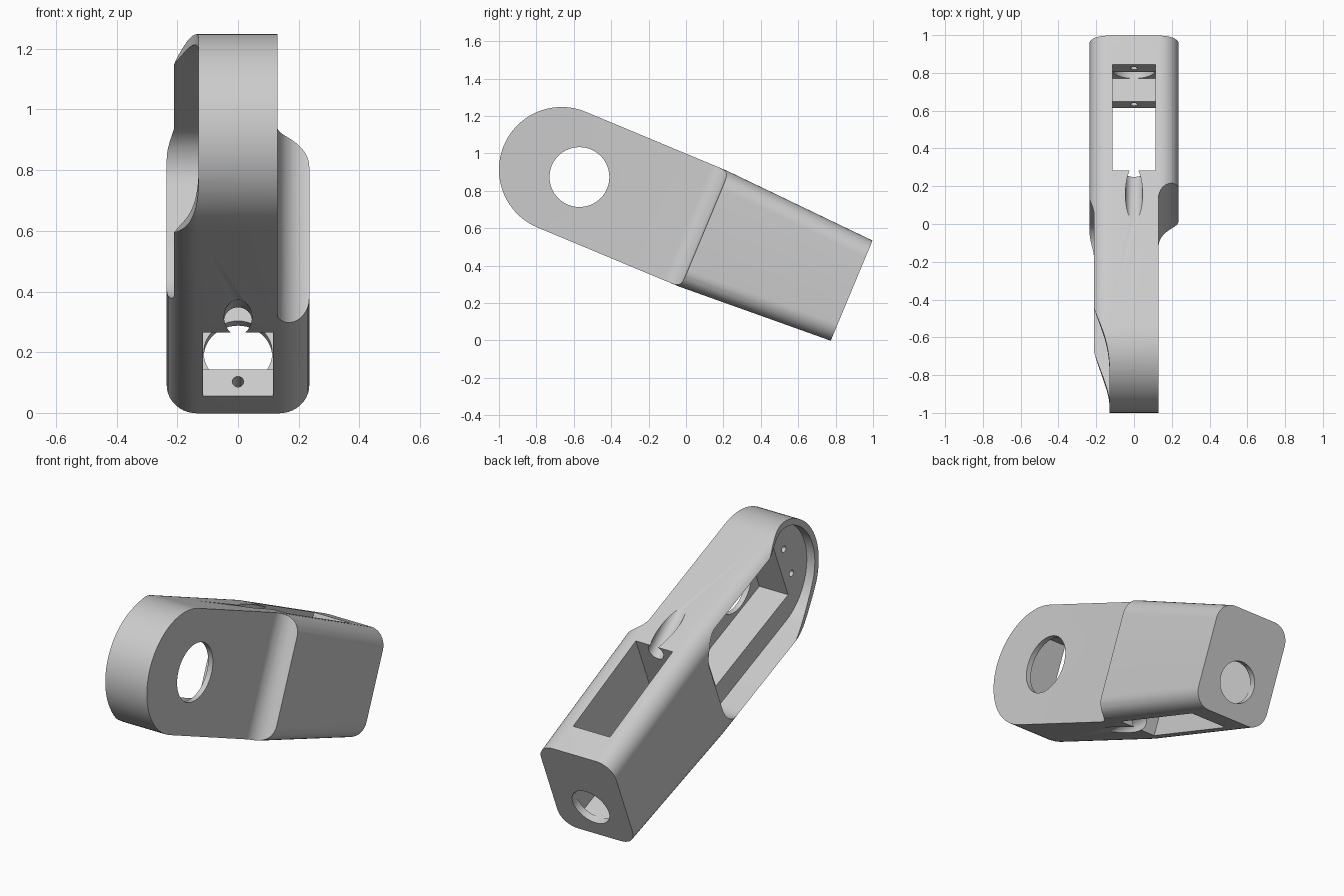
import bpy, bmesh
from math import pi, sin, cos, atan2, radians
from mathutils import Vector, Matrix

cube = bpy.data.objects.get("Cube")
if cube:
    bpy.data.objects.remove(cube)

grey = bpy.data.materials.new("light_grey_plastic")
grey.use_nodes = True
colour = (0.6, 0.6, 0.6, 1)
grey.diffuse_color = colour
grey.node_tree.nodes["Principled BSDF"].inputs["Base Color"].default_value = colour

# Local frame: x across, y along the link from the round end, z across its height
R = 0.335        # round end radius
HALF = 0.235     # half width of the rear part
FACE = 0.13      # narrowed half width of the round end
END = 1.68       # rear end of the link
TAIL = 0.29      # half height at the rear end
WIN = 0.115      # half width of the rear window


def arc(cx, cy, r, a, b, n):
    return [(cx + r * cos(radians(a + (b - a) * i / n)),
             cy + r * sin(radians(a + (b - a) * i / n))) for i in range(n + 1)]


def make(name, bm):
    bmesh.ops.recalc_face_normals(bm, faces=bm.faces)
    mesh = bpy.data.meshes.new(name)
    bm.to_mesh(mesh)
    bm.free()
    ob = bpy.data.objects.new(name, mesh)
    bpy.context.collection.objects.link(ob)
    mesh.materials.append(grey)
    return ob


def prism_bm(points, axis, lo, hi):
    """Extrude a 2D outline along x (points y,z) or along z (points y,x)."""
    place = {"x": lambda p, h: (h, p[0], p[1]),
             "z": lambda p, h: (p[1], p[0], h)}[axis]
    bm = bmesh.new()
    a = [bm.verts.new(place(p, lo)) for p in points]
    b = [bm.verts.new(place(p, hi)) for p in points]
    bm.faces.new(a)
    bm.faces.new(b)
    for i in range(len(a)):
        j = (i + 1) % len(a)
        bm.faces.new((a[i], a[j], b[j], b[i]))
    bmesh.ops.recalc_face_normals(bm, faces=bm.faces)
    return bm


def prism(name, points, axis, lo, hi):
    return make(name, prism_bm(points, axis, lo, hi))


def box(name, x, y, z):
    return prism(name, [(y[0], z[0]), (y[1], z[0]), (y[1], z[1]), (y[0], z[1])], "x", *x)


def rod(name, a, b, r, n=32):
    a, b = Vector(a), Vector(b)
    turn = (b - a).to_track_quat("Z", "Y").to_matrix().to_4x4()
    bm = bmesh.new()
    bmesh.ops.create_cone(bm, cap_ends=True, segments=n, radius1=r, radius2=r,
                          depth=(b - a).length,
                          matrix=Matrix.Translation((a + b) / 2) @ turn)
    return make(name, bm)


# Link body: round-nosed side outline, long edges rounded
outline = arc(0, 0, R, 90, 270, 48) + [(0.82, -R), (END, -TAIL), (END, TAIL), (0.82, R)]
bm = prism_bm(outline, "x", -HALF, HALF)
rims = [e for e in bm.edges
        if abs(e.verts[0].co.x - e.verts[1].co.x) < 1e-4
        and min(v.co.y for v in e.verts) < END - 0.01]
bmesh.ops.bevel(bm, geom=rims, offset=0.1, segments=10, profile=0.5, affect="EDGES")
link = make("link_body", bm)

cutters = []

# Left side thinned at the round end, with a cove up to the rear part
cove = [(-0.5, FACE)] + arc(0.73, FACE + 0.1, 0.1, -90, 0, 12)
cutters.append(prism("cove_cutter", cove + [(0.83, 0.4), (-0.5, 0.4)], "z", -0.6, 0.6))

# Right rim swept down toward the tip
sweep = [(-0.5, -FACE)]
for i in range(17):
    t = i / 16
    sweep.append((-0.22 + 0.5 * t, -FACE - 0.11 * (1 - cos(pi * t)) / 2))
cutters.append(prism("rim_cutter", sweep + [(0.28, -0.4), (-0.5, -0.4)], "z", -0.6, 0.6))

# Motor recess, motor cavity and shaft opening
recess = (arc(0, 0, 0.3, 90, 270, 40) + arc(0.64, -0.15, 0.15, -90, 0, 12)
          + arc(0.64, 0.15, 0.15, 0, 90, 12))
cutters.append(prism("recess_cutter", recess, "x", -0.4, -0.08))
cutters.append(box("cavity_cutter", (-0.2, 0.1), (-0.07, 0.63), (-0.178, 0.178)))
cutters.append(rod("shaft_cutter", (0.05, 0.103, 0), (0.3, 0.103, 0), 0.16, 64))
for y in (-0.14, 0.705):
    for z in (-0.088, 0.088):
        cutters.append(rod("mount_hole_cutter", (-0.2, y, z), (0, y, z), 0.018, 16))

# Rear window, inner recess and end bore
cutters.append(box("window_cutter", (-WIN, WIN), (0.89, 1.51), (-0.5, 0.5)))
cutters.append(box("end_recess_cutter", (-WIN, WIN), (1.4, 1.64), (-0.205, 0.2)))
cutters.append(rod("bore_cutter", (0, 1.6, -0.09), (0, 1.8, -0.09), 0.113, 48))

# Cable grooves and rear mounting holes, above and below
for s in (-1, 1):
    cutters.append(rod("groove_cutter", (0, 0.5, s * 0.416), (0, 0.95, s * 0.27), 0.046))
    cutters.append(rod("rear_hole_cutter", (0, 1.45, s * 0.248), (0, 1.6, s * 0.248), 0.019, 16))

bpy.context.view_layer.objects.active = link
for cutter in cutters:
    mod = link.modifiers.new("cut", "BOOLEAN")
    mod.operation = "DIFFERENCE"
    mod.solver = "EXACT"
    mod.object = cutter
    bpy.ops.object.modifier_apply(modifier=mod.name)
for cutter in cutters:
    bpy.data.objects.remove(cutter)

# Tilt the link nose-up and set it on the ground
tilt = Matrix.Rotation(-atan2(0.385, 0.923), 4, "X")
link.data.transform(Matrix.Translation((0, -0.665, 0.913)) @ tilt)

bpy.ops.object.select_all(action="DESELECT")
link.select_set(True)
bpy.ops.object.shade_smooth_by_angle(angle=radians(30))
